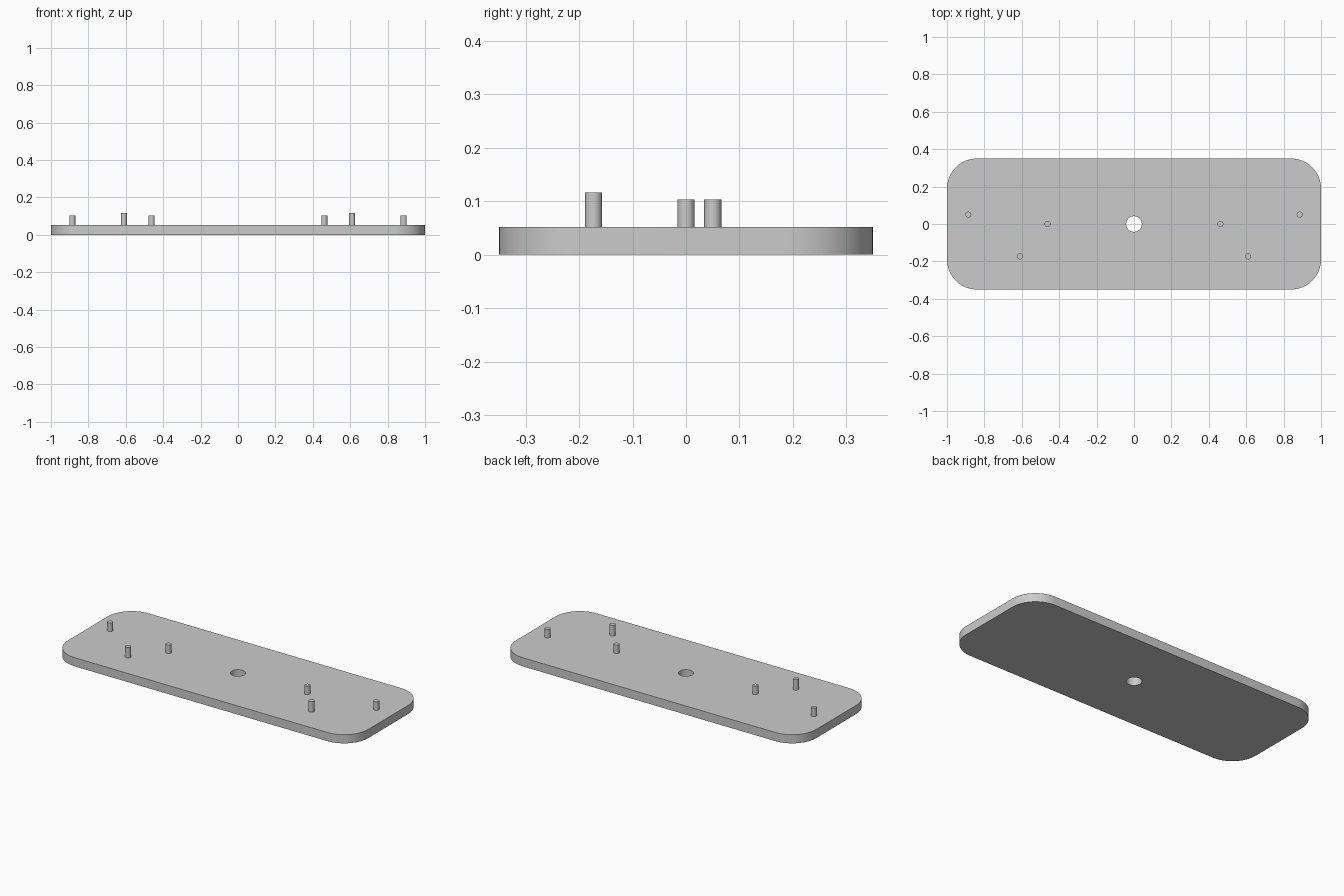
import bpy
import bmesh
import math

cube = bpy.data.objects.get("Cube")
if cube:
    bpy.data.objects.remove(cube, do_unlink=True)

LENGTH, WIDTH, THICK = 2.0, 0.70, 0.052
CORNER, HOLE_R, PIN_R = 0.16, 0.042, 0.016

grey = bpy.data.materials.new("light_grey")
grey.use_nodes = True
grey.diffuse_color = (0.6, 0.6, 0.6, 1)
grey.node_tree.nodes["Principled BSDF"].inputs["Base Color"].default_value = (0.6, 0.6, 0.6, 1)


def smooth(obj):
    bpy.ops.object.select_all(action="DESELECT")
    obj.select_set(True)
    bpy.context.view_layer.objects.active = obj
    bpy.ops.object.shade_smooth_by_angle(angle=math.radians(30))


def cylinder(name, x, y, bottom, top, radius, sides):
    bpy.ops.mesh.primitive_cylinder_add(vertices=sides, radius=radius, depth=top - bottom,
                                        location=(x, y, (top + bottom) / 2))
    obj = bpy.context.object
    obj.name = name
    obj.data.materials.append(grey)
    return obj


# Base plate: a slab with its four upright edges rounded
bm = bmesh.new()
bmesh.ops.create_cube(bm, size=1)
bmesh.ops.scale(bm, vec=(LENGTH, WIDTH, THICK), verts=bm.verts)
bmesh.ops.translate(bm, vec=(0, 0, THICK / 2), verts=bm.verts)
upright = [e for e in bm.edges if abs(e.verts[0].co.z - e.verts[1].co.z) > THICK / 2]
bmesh.ops.bevel(bm, geom=upright, offset=CORNER, segments=16, profile=0.5, affect="EDGES")
mesh = bpy.data.meshes.new("base_plate")
bm.to_mesh(mesh)
bm.free()
mesh.materials.append(grey)
plate = bpy.data.objects.new("base_plate", mesh)
bpy.context.collection.objects.link(plate)

# Central through hole
cutter = cylinder("hole_cutter", 0, 0, -THICK, 2 * THICK, HOLE_R, 48)
cutter.hide_render = True
cut = plate.modifiers.new("centre_hole", "BOOLEAN")
cut.operation = "DIFFERENCE"
cut.solver = "EXACT"
cut.object = cutter
bpy.context.view_layer.objects.active = plate
bpy.ops.object.modifier_apply(modifier=cut.name)
bpy.data.objects.remove(cutter, do_unlink=True)
smooth(plate)

# Locating pins, mirrored left and right
pins = {"outer_pin": (0.886, 0.05, 0.103),
        "middle_pin": (0.61, -0.173, 0.116),
        "inner_pin": (0.462, 0, 0.103)}
for name, (x, y, top) in pins.items():
    for side, sign in (("left", 1), ("right", -1)):
        smooth(cylinder(f"{name}_{side}", sign * x, y, THICK, top, PIN_R, 32))
